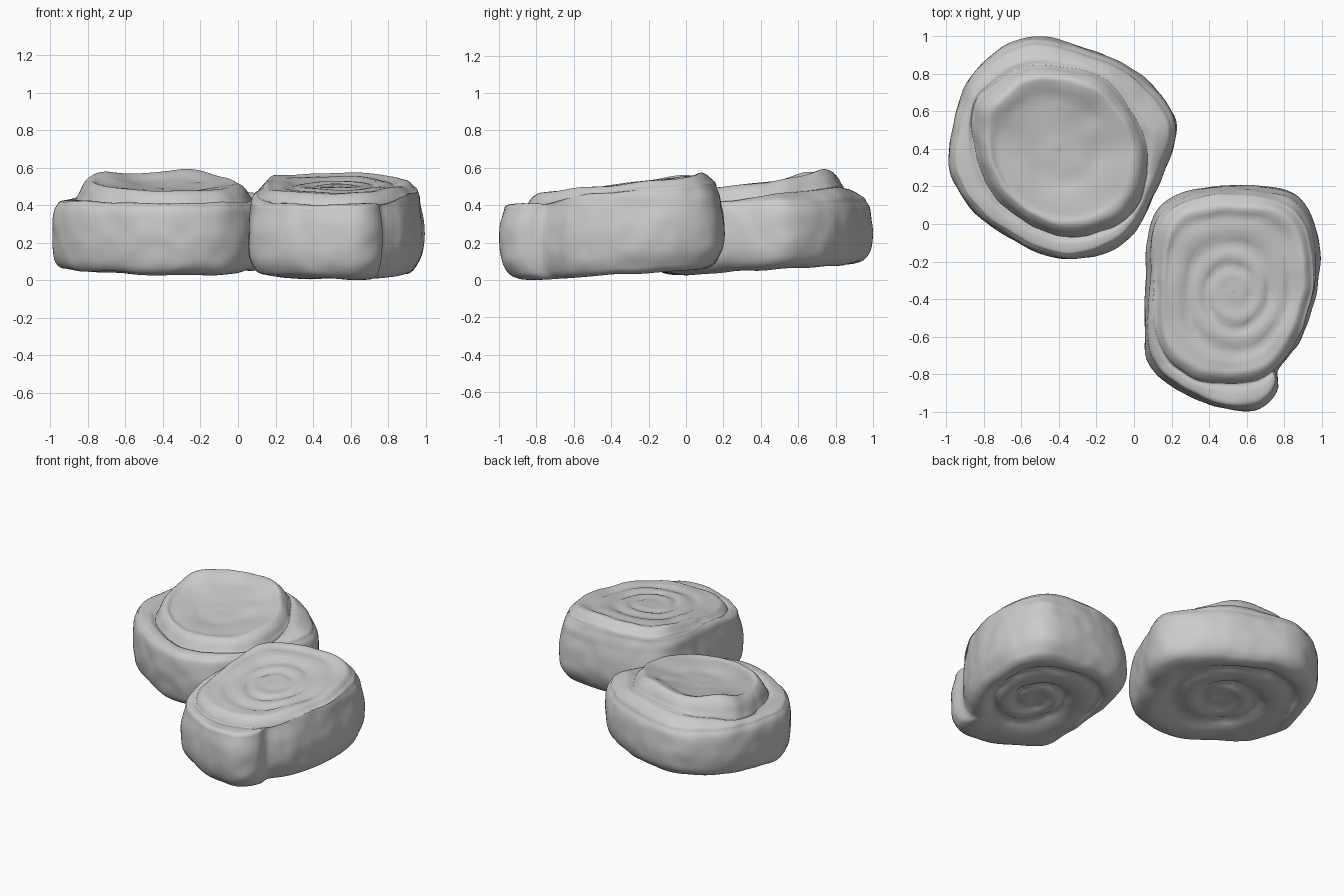
import bpy, bmesh, math
from mathutils import Vector, noise

if "Cube" in bpy.data.objects:
    bpy.data.objects.remove(bpy.data.objects["Cube"])

SEG, SUB = 200, 5


def spline(p, t, closed):
    """Catmull-Rom through a list of tuples at parameter t."""
    n, i = len(p), int(math.floor(t))
    f = t - i
    pick = (lambda k: p[k % n]) if closed else (lambda k: p[max(0, min(n - 1, k))])
    a, b, c, d = (pick(i + k) for k in (-1, 0, 1, 2))
    return [0.5 * (2 * q + (r - o) * f + (2 * o - 5 * q + 4 * r - s) * f * f
                   + (3 * q - o - 3 * r + s) * f ** 3) for o, q, r, s in zip(a, b, c, d)]


def radii(points, centre):
    """Outline radius for evenly spaced angles about a centre."""
    polar = []
    for k in range(len(points) * 20):
        x, y = spline(points, k / 20, True)
        x, y = x - centre[0], y - centre[1]
        polar.append((math.atan2(y, x) % math.tau, math.hypot(x, y)))
    polar.sort()
    polar = ([(polar[-1][0] - math.tau, polar[-1][1])] + polar
             + [(polar[0][0] + math.tau, polar[0][1])])
    out, k = [], 0
    for s in range(SEG):
        a = math.tau * s / SEG
        while polar[k + 1][0] < a:
            k += 1
        (a0, r0), (a1, r1) = polar[k], polar[k + 1]
        out.append(r0 + (r1 - r0) * (a - a0) / max(a1 - a0, 1e-6))
    return out


def clamp(v):
    return max(0.0, min(1.0, v))


def make_roll(name, centre, axes, outer, inner, profile, top, under, bumps, lift):
    """Loft rings (blend outer->inner, scale, height, y tilt, lift) with spiral grooves."""
    ro, ri = radii(outer, centre), radii(inner, centre)
    bm = bmesh.new()
    rings = []
    for k in range((len(profile) - 1) * SUB + 1):
        m, s, h, tilt, up = spline(profile, k / SUB, False)
        m = clamp(m)
        half_top = k > len(profile) * SUB * 0.5
        turns, amp = top if half_top else under
        ring = []
        for j in range(SEG):
            a = math.tau * j / SEG
            # inner coils turn into plain ellipses
            oval = 1 / math.hypot(math.cos(a) / axes[0], math.sin(a) / axes[1])
            e = clamp((0.9 - s) / 0.4)
            r = s * ((ro[j] * (1 - m) + ri[j] * m) * (1 - e) + oval * e)
            x, y = centre[0] + r * math.cos(a), centre[1] + r * math.sin(a)
            z = h + tilt * (y - centre[1]) + up * lift(x, y)
            # rolled layers: rounded ridges with tight grooves
            w = clamp((0.92 - s) / 0.15) * clamp((s - 0.05) / 0.3)
            ridge = abs(math.sin(math.pi * (turns * s - j / SEG))) ** 0.7 - 0.6
            z += (1 if half_top else -1) * w * amp * ridge
            if half_top:
                for bx, by, size, bh in bumps:
                    z += bh * math.exp(-((x - bx) ** 2 + (y - by) ** 2) / size ** 2)
            # lumpy dough
            p = Vector((x, y, z))
            f = clamp(s / 0.3)
            p.z += 0.010 * f * noise.noise(p * 5)
            d = 0.012 * f * noise.noise(p * 4 + Vector((7, 3, 1))) + 0.006 * f * noise.noise(p * 10)
            p += Vector((math.cos(a), math.sin(a), 0)) * (d - 0.003)
            p.z = max(p.z, 0.0)
            ring.append(bm.verts.new(p))
        rings.append(ring)
    for r0, r1 in zip(rings, rings[1:]):
        for j in range(SEG):
            n = (j + 1) % SEG
            bm.faces.new((r0[j], r0[n], r1[n], r1[j]))
    bm.faces.new(rings[0][::-1])
    bm.faces.new(rings[-1])
    bmesh.ops.recalc_face_normals(bm, faces=bm.faces)
    for f in bm.faces:
        f.smooth = True
    mesh = bpy.data.meshes.new(name)
    bm.to_mesh(mesh)
    bm.free()
    obj = bpy.data.objects.new(name, mesh)
    bpy.context.collection.objects.link(obj)
    return obj


# Back-left roll: wide outer wrap with a raised, dished core; wrap rises at the back
make_roll(
    "round_bun", (-0.4, 0.4), (.45, .45),
    [(-.5, 1), (-.25, .94), (0, .82), (.17, .66), (.23, .5), (.17, .3), (.08, .1),
     (0, -.05), (-.12, -.14), (-.35, -.19), (-.57, -.13), (-.78, 0), (-.92, .15),
     (-.995, .32), (-.97, .5), (-.91, .72), (-.81, .86), (-.68, .96)],
    [(-.4, .84), (-.2, .78), (-.03, .62), (.05, .42), (.04, .2), (-.05, .03),
     (-.2, -.04), (-.4, -.05), (-.6, .04), (-.75, .18), (-.83, .38), (-.84, .62),
     (-.72, .75), (-.58, .83)],
    [(0, .01, .085, .06, 0), (0, .4, .08, .06, 0), (0, .72, .07, .06, 0), (0, .84, .06, .06, 0),
     (0, .92, .075, .06, 0), (0, .975, .12, .06, 0), (0, 1, .2, .05, 0), (0, 1, .29, .03, 0),
     (0, .98, .375, .01, 0), (0, .94, .415, .02, .1), (.6, .98, .43, .04, .8),
     (1, 1.03, .42, .06, 1), (1, 1, .45, .08, .6), (1, .95, .495, .11, 0),
     (1, .87, .52, .12, 0), (1, .75, .51, .13, 0), (1, .4, .49, .12, 0), (1, .01, .485, .12, 0)],
    (2, 0.012), (3, 0.035),
    [(-.25, .72, .15, .03), (-.7, .62, .12, .03), (-.2, .5, .08, .012), (-.5, .62, .12, -.01)],
    lambda x, y: 0.035 * clamp((y + 0.5 * x - 0.3) / 0.25))

# Front-right roll: oblong, with the loose dough end folded across the front only
make_roll(
    "oblong_bun", (0.53, -0.36), (.39, .45),
    [(.6, .21), (.8, .19), (.92, .1), (.99, -.1), (.98, -.35), (.9, -.6), (.83, -.7),
     (.765, -.785), (.77, -.86), (.73, -.94), (.65, -.99), (.55, -.995), (.4, -.97),
     (.2, -.87), (.08, -.75), (.05, -.6), (.06, -.3), (.065, -.1), (.13, .08),
     (.25, .17), (.4, .2)],
    [(.55, .15), (.78, .12), (.9, .02), (.95, -.2), (.94, -.4), (.87, -.61), (.76, -.77),
     (.6, -.84), (.4, -.84), (.25, -.78), (.14, -.65), (.11, -.4), (.13, -.1),
     (.2, .07), (.35, .14)],
    [(0, .01, .07, .06, 0), (0, .35, .065, .06, 0), (0, .62, .055, .06, 0), (0, .78, .042, .06, 0),
     (0, .87, .045, .06, 0), (0, .94, .085, .06, 0), (0, .985, .14, .05, 0), (0, 1, .22, .03, 0),
     (0, .99, .31, .02, .3), (0, .955, .39, 0, .9), (.5, .97, .422, .03, 1),
     (1, 1.01, .435, .07, .8), (1, .975, .48, .10, 0), (1, .9, .51, .11, 0),
     (1, .8, .505, .11, 0), (1, .55, .50, .10, 0), (1, .3, .50, .09, 0), (1, .01, .505, .09, 0)],
    (4, 0.02), (3, 0.038),
    [(.62, .08, .12, .012), (.18, -.05, .12, .012)],
    lambda x, y: 0.045 * clamp((y + 0.75) / 0.25))
